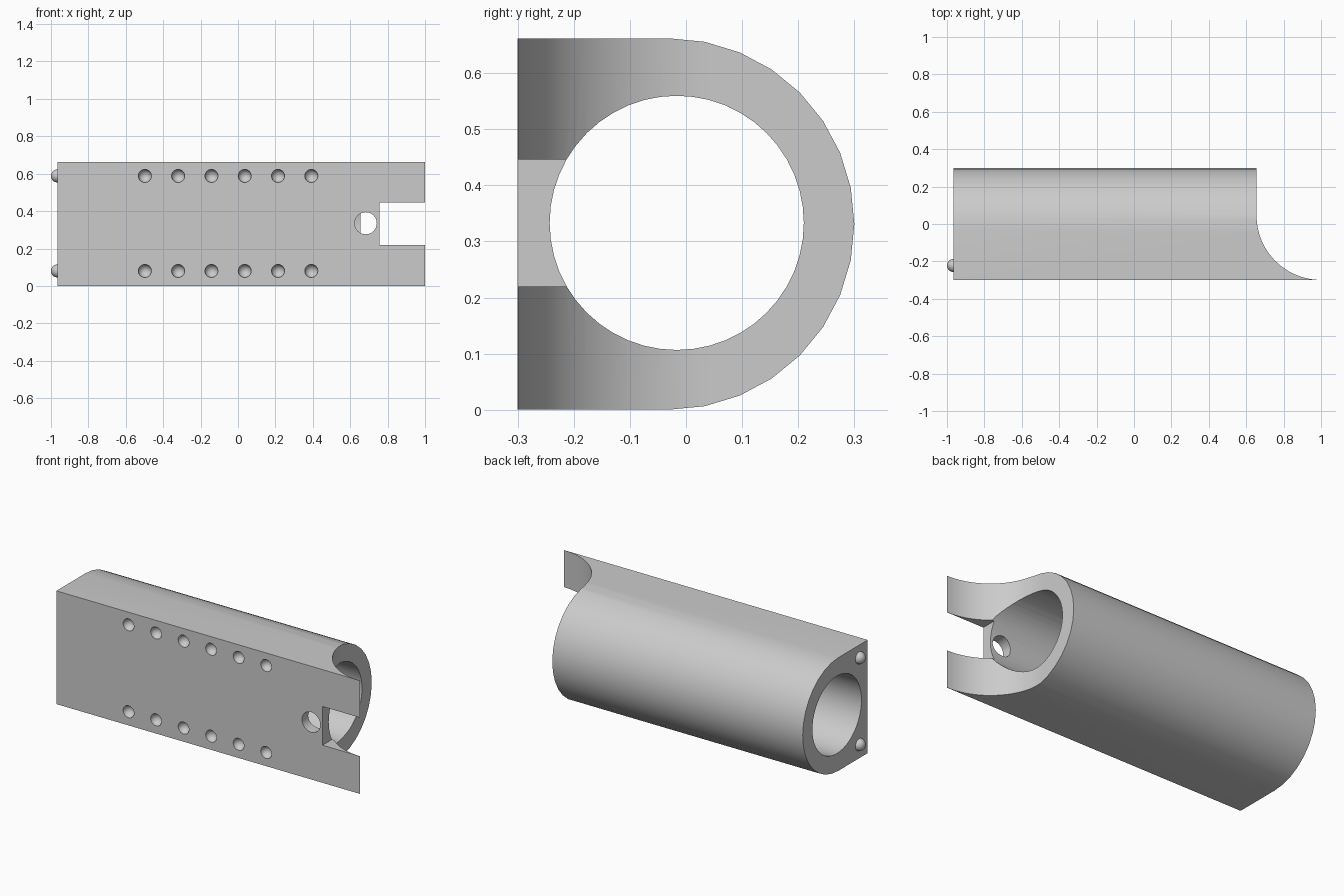
import bpy
import bmesh
from math import sin, cos, pi, radians
from mathutils import Matrix, Vector

old = bpy.data.objects.get("Cube")
if old:
    bpy.data.objects.remove(old, do_unlink=True)

LEFT, RIGHT, FRONT = -0.965, 1.0, -0.3
HEIGHT, MID = 0.662, 0.331
DOT_R = 0.035
DOT_ROWS = (0.08, 0.588)

grey = bpy.data.materials.new("plain_grey")
grey.use_nodes = True
colour = (0.6, 0.6, 0.6, 1)
grey.diffuse_color = colour
grey.node_tree.nodes["Principled BSDF"].inputs["Base Color"].default_value = colour


def finish(name, bm):
    bmesh.ops.recalc_face_normals(bm, faces=bm.faces)
    mesh = bpy.data.meshes.new(name)
    bm.to_mesh(mesh)
    bm.free()
    mesh.materials.append(grey)
    obj = bpy.data.objects.new(name, mesh)
    bpy.context.collection.objects.link(obj)
    return obj


def arc(cx, cy, r, start, end, steps):
    angles = [radians(start + (end - start) * i / steps) for i in range(steps + 1)]
    return [(cx + r * cos(a), cy + r * sin(a)) for a in angles]


def prism(name, outline, axis, low, high):
    """Extrude a 2D outline along one axis; the outline uses the other two."""
    def place(p, depth):
        v = list(p)
        v.insert(axis, depth)
        return Vector(v)
    bm = bmesh.new()
    face = bm.faces.new([bm.verts.new(place(p, low)) for p in outline])
    moved = bmesh.ops.extrude_face_region(bm, geom=[face])["geom"]
    shift = place((0, 0), high - low)
    bmesh.ops.translate(bm, vec=shift, verts=[v for v in moved if isinstance(v, bmesh.types.BMVert)])
    return finish(name, bm)


def balls(name, centres):
    bm = bmesh.new()
    for c in centres:
        bmesh.ops.create_uvsphere(bm, u_segments=24, v_segments=16, radius=DOT_R,
                                  matrix=Matrix.Translation(c))
    return finish(name, bm)


def cut(target, cutter):
    cutter.hide_render = True
    mod = target.modifiers.new("cut", "BOOLEAN")
    mod.operation, mod.solver, mod.object = "DIFFERENCE", "EXACT", cutter
    bpy.context.view_layer.objects.active = target
    bpy.ops.object.modifier_apply(modifier=mod.name)
    bpy.data.objects.remove(cutter, do_unlink=True)


def smooth(obj):
    bpy.ops.object.select_all(action="DESELECT")
    obj.select_set(True)
    bpy.context.view_layer.objects.active = obj
    bpy.ops.object.shade_smooth_by_angle(angle=radians(30))


# D-shaped sleeve: flat front, half-round back
outline = [(FRONT, 0)] + arc(-0.031, MID, MID, -90, 90, 16) + [(FRONT, HEIGHT)]
sleeve = prism("sleeve", outline, 0, LEFT, RIGHT)

# Round bore along the full length
cut(sleeve, prism("bore_cutter", arc(-0.0165, 0.333, 0.2265, 0, 360, 48)[:-1], 0, -1.2, 1.2))

# Scooped end that sweeps out to a thin front edge
scoop = arc(1.0, 0.046, 0.345, 180, 270, 24) + [(1.3, -0.299), (1.3, 0.5), (0.655, 0.5)]
cut(sleeve, prism("scoop_cutter", scoop, 2, -0.2, 0.9))

# Slot and pin hole through the front wall
slot = [(0.757, 0.22), (1.2, 0.22), (1.2, 0.446), (0.757, 0.446)]
cut(sleeve, prism("slot_cutter", slot, 1, -0.5, 0.0))
cut(sleeve, prism("pin_hole_cutter", arc(0.683, 0.335, 0.059, 0, 360, 32)[:-1], 1, -0.5, 0.0))

# Two rows of round dimples on the front
dimples = [(-0.498 + 0.178 * i, FRONT, z) for i in range(6) for z in DOT_ROWS]
cut(sleeve, balls("dimple_cutter", dimples))
smooth(sleeve)

# Locating knobs on the plain end
knobs = balls("end_knobs", [(LEFT, -0.222, z) for z in DOT_ROWS])
smooth(knobs)
